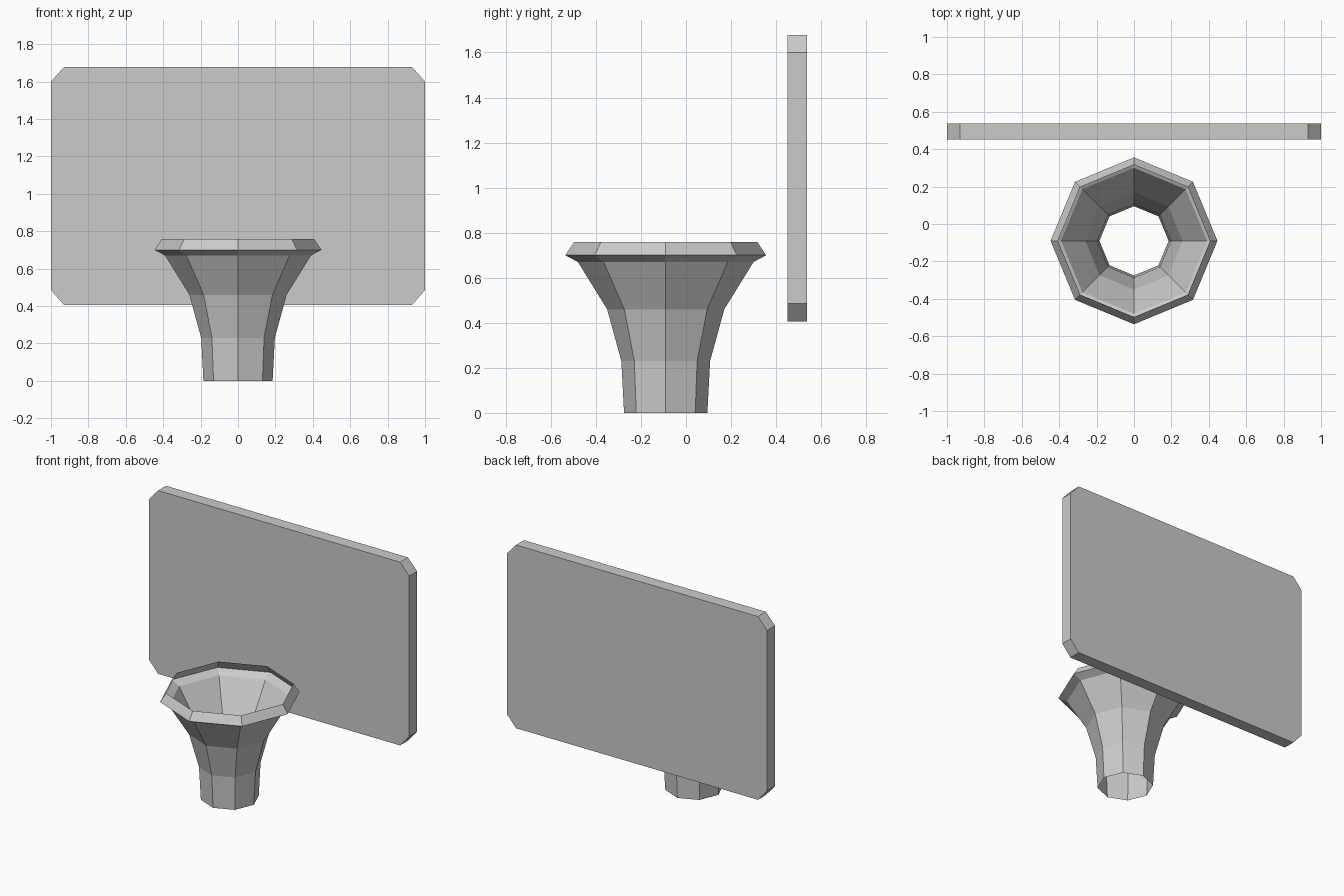
import bpy, bmesh
from math import cos, sin, pi

if "Cube" in bpy.data.objects:
    bpy.data.objects.remove(bpy.data.objects["Cube"])


def make_object(name, bm):
    bmesh.ops.recalc_face_normals(bm, faces=bm.faces)
    mesh = bpy.data.meshes.new(name)
    bm.to_mesh(mesh)
    bm.free()
    obj = bpy.data.objects.new(name, mesh)
    bpy.context.collection.objects.link(obj)
    return obj


# Backboard: chamfered rectangle outline extruded through its thickness
y0, y1 = 0.451, 0.538
half = [(0.93, 0.405), (1.0, 0.485), (1.0, 1.60), (0.93, 1.678)]
outline = half + [(-x, z) for x, z in reversed(half)]
bm = bmesh.new()
face = bm.faces.new([bm.verts.new((x, y0, z)) for x, z in outline])
extruded = bmesh.ops.extrude_face_region(bm, geom=[face], use_keep_orig=True)
moved = [g for g in extruded["geom"] if isinstance(g, bmesh.types.BMVert)]
bmesh.ops.translate(bm, verts=moved, vec=(0, y1 - y0, 0))
make_object("backboard", bm)

# Flared octagonal basket: open single-skin sleeve with a folded rim
SIDES = 8
CENTRE_Y = -0.09
profile = [(0.185, 0.0), (0.197, 0.23), (0.26, 0.46),
           (0.39, 0.67), (0.446, 0.70), (0.407, 0.758)]
bm = bmesh.new()
rings = [[bm.verts.new((r * cos(2 * pi * i / SIDES),
                        CENTRE_Y + r * sin(2 * pi * i / SIDES), z))
          for i in range(SIDES)] for r, z in profile]
for low, high in zip(rings, rings[1:]):
    for i in range(SIDES):
        j = (i + 1) % SIDES
        bm.faces.new((low[i], low[j], high[j], high[i]))
make_object("basket", bm)
